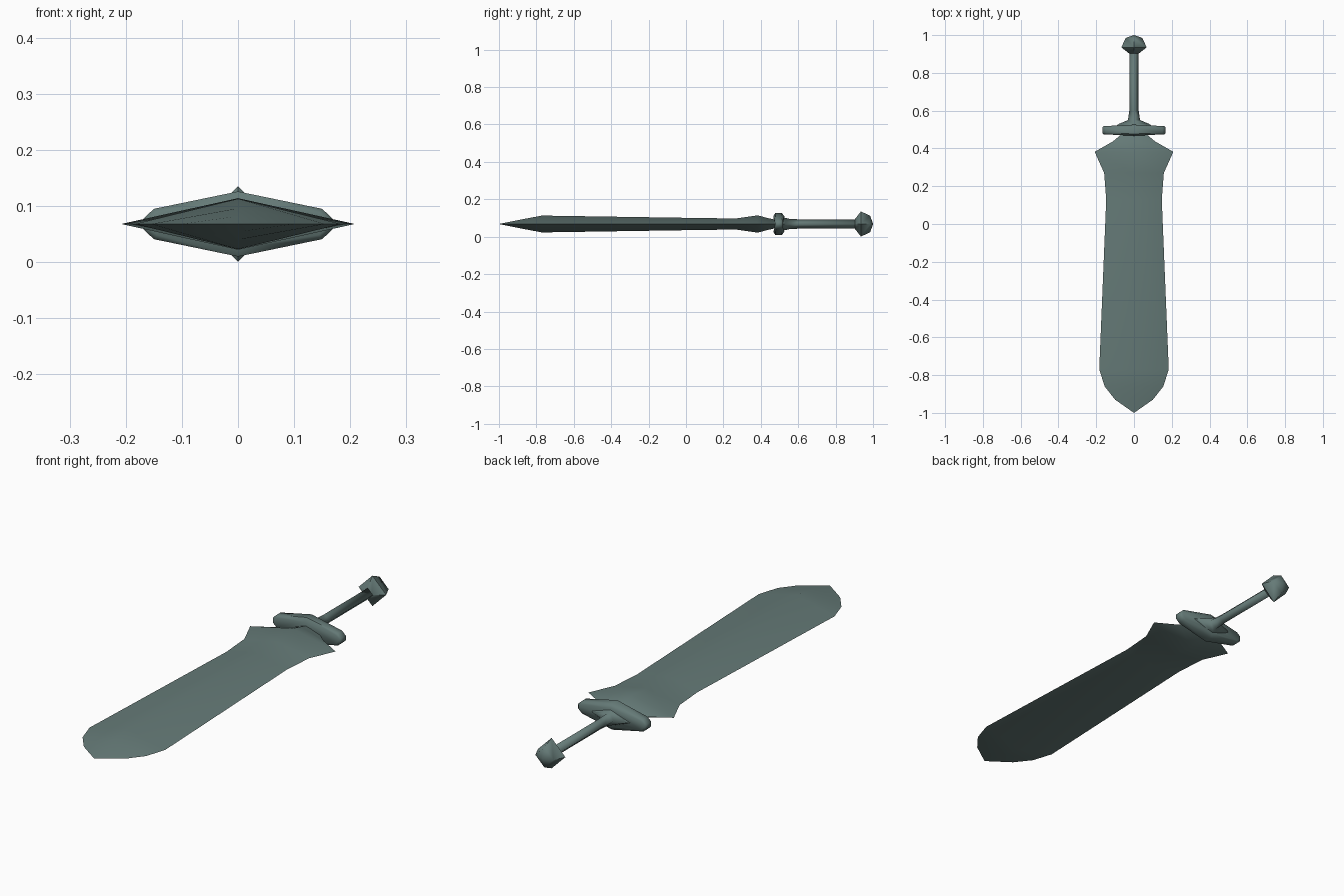
import bpy, bmesh, math

if "Cube" in bpy.data.objects:
    bpy.data.objects.remove(bpy.data.objects["Cube"])

ZC = 0.068  # height of the sword's axis

metal = bpy.data.materials.new("grey_green_metal")
metal.diffuse_color = (0.13, 0.195, 0.185, 1)
metal.use_nodes = True
metal.node_tree.nodes["Principled BSDF"].inputs["Base Color"].default_value = metal.diffuse_color


def loft(name, rings, angle):
    """Skin closed rings of points; single-point rings make tips."""
    bm = bmesh.new()
    loops = [[bm.verts.new((x, y, z + ZC)) for x, y, z in r] for r in rings]
    for a, b in zip(loops, loops[1:]):
        n = max(len(a), len(b))
        for i in range(n):
            j = (i + 1) % n
            quad = [a[i % len(a)], a[j % len(a)], b[j % len(b)], b[i % len(b)]]
            bm.faces.new(list(dict.fromkeys(quad)))
    for end in (loops[0], loops[-1]):
        if len(end) > 2:
            bm.faces.new(end)
    bmesh.ops.recalc_face_normals(bm, faces=bm.faces)
    mesh = bpy.data.meshes.new(name)
    bm.to_mesh(mesh)
    bm.free()
    mesh.materials.append(metal)
    ob = bpy.data.objects.new(name, mesh)
    bpy.context.collection.objects.link(ob)
    bpy.ops.object.select_all(action='DESELECT')
    ob.select_set(True)
    bpy.context.view_layer.objects.active = ob
    bpy.ops.object.shade_smooth_by_angle(angle=math.radians(angle))


def diamond(y, w, h):
    if w == 0:
        return [(0, y, 0)]
    return [(w, y, 0), (0, y, h), (-w, y, 0), (0, y, -h)]


# Blade: diamond section, flared shoulders, narrow neck
loft("blade", [diamond(*s) for s in (
    (-1.0, 0, 0), (-0.93, 0.1, 0.014), (-0.86, 0.155, 0.028),
    (-0.77, 0.184, 0.045), (0.13, 0.147, 0.031), (0.27, 0.158, 0.03),
    (0.382, 0.208, 0.046), (0.437, 0.112, 0.032), (0.48, 0.06, 0.022))], 50)

# Crossguard: tapered outline with chamfered faces
half = [(0.168, -0.01), (0.168, 0.01), (0.15, 0.027), (0, 0.058), (-0.15, 0.027)]
outline = half + [(-x, -z) for x, z in half]


def guard_ring(y, sx, sz, bulge):
    return [(x * sx, y + bulge * (1 - abs(x) / 0.168), z * sz) for x, z in outline]


loft("crossguard", [guard_ring(0.475, 0.96, 0.72, -0.008),
                    guard_ring(0.482, 1, 1, -0.005),
                    guard_ring(0.51, 1, 1, 0.003),
                    guard_ring(0.518, 0.96, 0.72, 0.008)], 50)

# Grip with flared collar
loft("grip", [diamond(*s) for s in (
    (0.515, 0.1, 0.036), (0.53, 0.08, 0.033), (0.55, 0.032, 0.028),
    (0.6, 0.025, 0.025), (0.91, 0.025, 0.025))], 95)

# Pommel: faceted bulb
loft("pommel", [diamond(*s) for s in (
    (0.9, 0.022, 0.022), (0.935, 0.067, 0.067),
    (0.985, 0.044, 0.044), (1.0, 0, 0))], 60)
